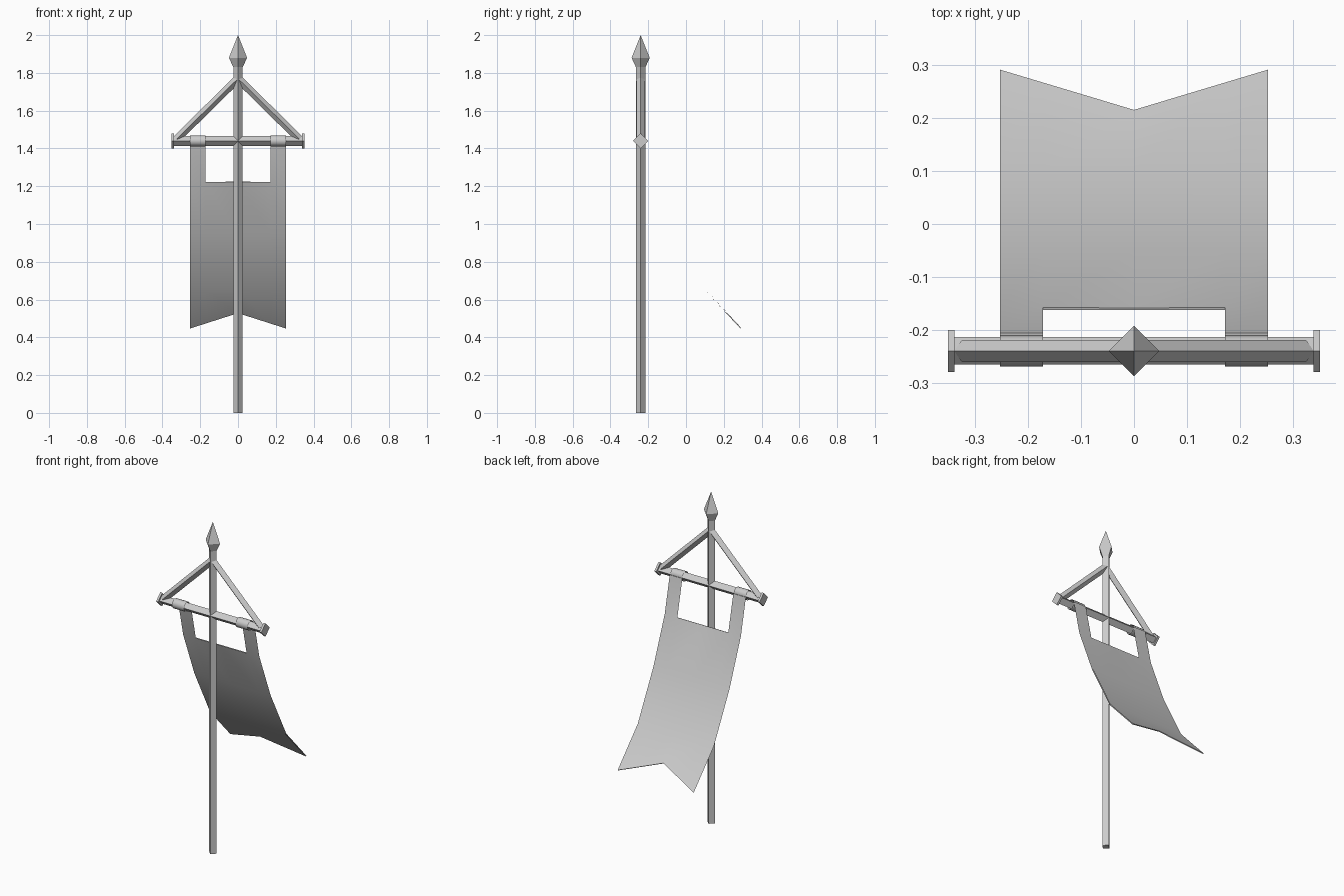
import bpy, bmesh, math
from mathutils import Vector, Matrix

cube = bpy.data.objects.get("Cube")
if cube:
    bpy.data.objects.remove(cube, do_unlink=True)

grey = bpy.data.materials.new("plain grey")
grey.use_nodes = True
colour = (0.6, 0.6, 0.6, 1)
grey.diffuse_color = colour
grey.node_tree.nodes["Principled BSDF"].inputs["Base Color"].default_value = colour

POLE_Y = -0.24
BAR_Z = 1.44
HALF_W = 0.253    # half width of the cloth
TAB_X = 0.172     # inner edge of the hanging tabs


def finish(bm, name, smooth=False):
    mesh = bpy.data.meshes.new(name)
    bm.to_mesh(mesh)
    bm.free()
    obj = bpy.data.objects.new(name, mesh)
    bpy.context.collection.objects.link(obj)
    mesh.materials.append(grey)
    if smooth:
        bpy.ops.object.select_all(action='DESELECT')
        obj.select_set(True)
        bpy.context.view_layer.objects.active = obj
        bpy.ops.object.shade_smooth_by_angle(angle=math.radians(40))
    return obj


def rod(name, start, end, r1, r2=None):
    """Four-sided bar, set on its corner, between two (x, z) points."""
    a = Vector((start[0], POLE_Y, start[1]))
    b = Vector((end[0], POLE_Y, end[1]))
    d = b - a
    turn = Matrix() if start[0] == end[0] else d.to_track_quat('Z', 'Y').to_matrix().to_4x4()
    bm = bmesh.new()
    bmesh.ops.create_cone(bm, cap_ends=True, segments=4, radius1=r1,
                          radius2=r1 if r2 is None else r2, depth=d.length,
                          matrix=Matrix.Translation((a + b) / 2) @ turn)
    bmesh.ops.remove_doubles(bm, verts=bm.verts, dist=0.0001)
    return finish(bm, name)


# Pole and spear tip
rod("pole", (0, 0), (0, 1.84), 0.025)
rod("spear_tip_base", (0, 1.83), (0, 1.88), 0.025, 0.048)
rod("spear_tip", (0, 1.88), (0, 2.0), 0.048, 0)

# Crossbar, end plates and braces
rod("crossbar", (-0.345, BAR_Z), (0.345, BAR_Z), 0.026)
for side, s in (("left", 1), ("right", -1)):
    rod(side + "_end_plate", (s * 0.339, BAR_Z), (s * 0.352, BAR_Z), 0.04)
    rod(side + "_brace", (s * 0.325, 1.45), (0, 1.77), 0.021)

    # Cloth loop round the crossbar
    bm = bmesh.new()
    bmesh.ops.create_cone(bm, cap_ends=False, segments=12, radius1=0.029, radius2=0.029,
                          depth=HALF_W - TAB_X,
                          matrix=Matrix.Translation((s * (HALF_W + TAB_X) / 2, POLE_Y, BAR_Z))
                          @ Matrix.Rotation(math.pi / 2, 4, 'Y'))
    finish(bm, side + "_cloth_loop", smooth=True)

# Cloth: (y, z) profile of the blown sheet, with a notched lower edge
profile = [(-0.211, BAR_Z), (-0.163, 1.222), (-0.055, 0.945), (0.095, 0.655), (0.288, 0.447)]
notch = Vector((0.212, 0.528))
columns = [-HALF_W, -TAB_X, 0, TAB_X, HALF_W]
bm = bmesh.new()
grid = []
for i, point in enumerate(profile):
    row = []
    for x in columns:
        p = Vector(point)
        if i == len(profile) - 1:
            p = notch.lerp(p, abs(x) / HALF_W)
        row.append(bm.verts.new((x, p.x, p.y)))
    grid.append(row)
for i in range(len(profile) - 1):
    for j in range(len(columns) - 1):
        if i == 0 and j in (1, 2):
            continue          # gap between the tabs
        bm.faces.new((grid[i][j], grid[i + 1][j], grid[i + 1][j + 1], grid[i][j + 1]))
bmesh.ops.delete(bm, geom=[v for v in bm.verts if not v.link_faces], context='VERTS')

# Thin double sheet, left open along the side edges
bmesh.ops.solidify(bm, geom=bm.faces[:], thickness=0.005)
bm.normal_update()
bmesh.ops.delete(bm, geom=[f for f in bm.faces if abs(f.normal.x) > 0.9], context='FACES')
finish(bm, "banner_cloth", smooth=True)
